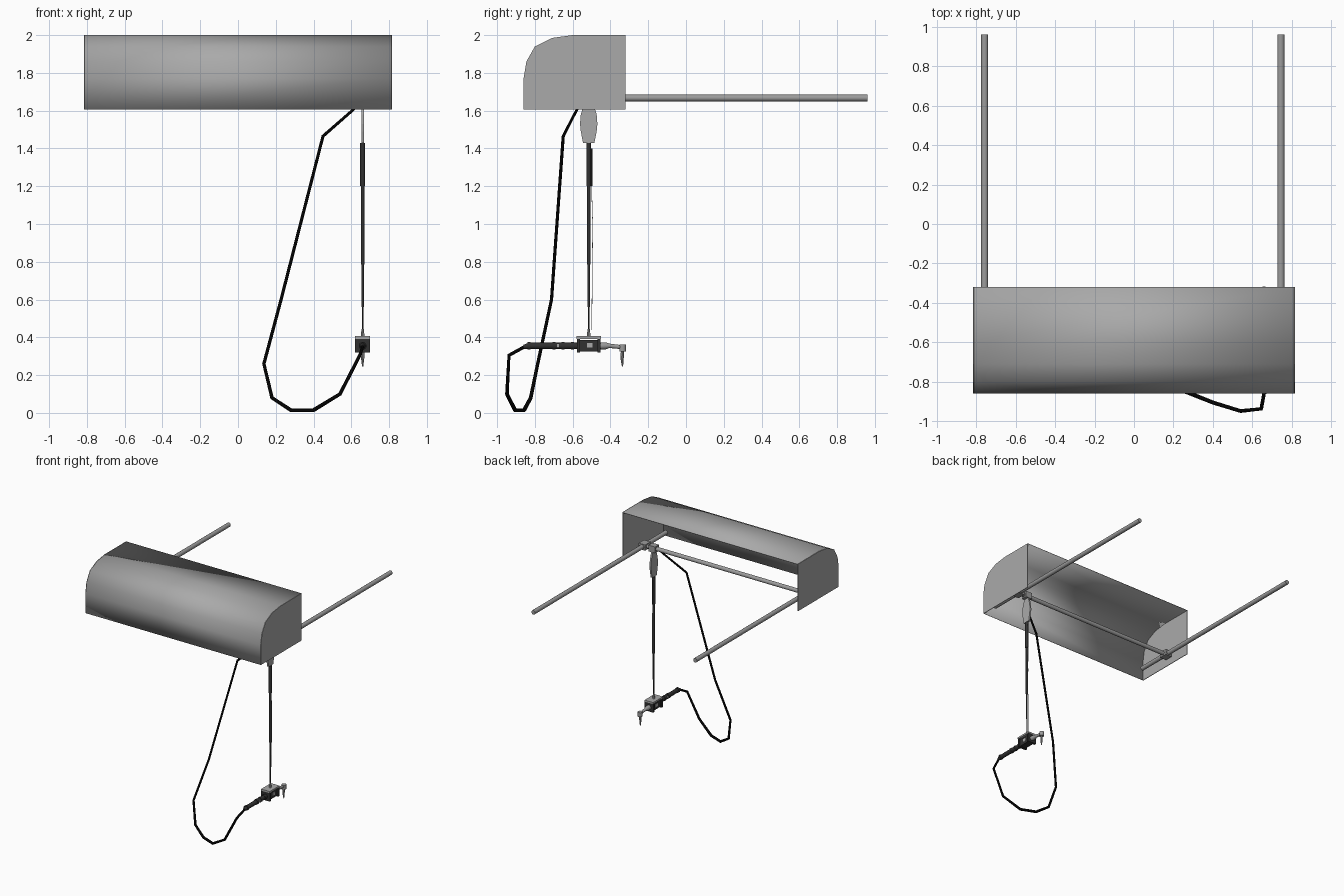
import bpy, bmesh, math
from mathutils import Vector

if "Cube" in bpy.data.objects:
    bpy.data.objects.remove(bpy.data.objects["Cube"])


def mat(name, v):
    m = bpy.data.materials.new(name)
    m.diffuse_color = (v, v, v, 1)
    m.use_nodes = True
    m.node_tree.nodes["Principled BSDF"].inputs["Base Color"].default_value = m.diffuse_color
    return m


SHEET = mat("sheet grey", 0.40)
STEEL = mat("steel grey", 0.33)
DARK = mat("dark grey", 0.03)
BLACK = mat("hose black", 0.003)
PALE = mat("pale grey", 0.55)


def finish(name, bm, material, smooth=True):
    bmesh.ops.recalc_face_normals(bm, faces=bm.faces)
    me = bpy.data.meshes.new(name)
    bm.to_mesh(me)
    bm.free()
    me.materials.append(material)
    ob = bpy.data.objects.new(name, me)
    bpy.context.collection.objects.link(ob)
    if smooth:
        bpy.ops.object.select_all(action='DESELECT')
        bpy.context.view_layer.objects.active = ob
        ob.select_set(True)
        bpy.ops.object.shade_smooth_by_angle(angle=math.radians(40))
    return ob


def box(name, lo, hi, material):
    bm = bmesh.new()
    bmesh.ops.create_cube(bm, size=1)
    for v in bm.verts:
        v.co = Vector([(a + b) / 2 + c * (b - a) for a, b, c in zip(lo, hi, v.co)])
    return finish(name, bm, material, False)


def tube(name, pts, radii, material, sides=10):
    """Sweep a round section along a path; radii is one number or one per point."""
    pts = [Vector(p) for p in pts]
    if not isinstance(radii, (list, tuple)):
        radii = [radii] * len(pts)
    bm = bmesh.new()
    rings = []
    normal = None
    for i, p in enumerate(pts):
        t = Vector()
        if i > 0:
            t += (p - pts[i - 1]).normalized()
        if i < len(pts) - 1:
            t += (pts[i + 1] - p).normalized()
        t.normalize()
        if normal is None:
            normal = t.orthogonal()
        normal = (normal - t * normal.dot(t)).normalized()
        side = t.cross(normal)
        rings.append([bm.verts.new(p + radii[i] * (
            math.cos(a) * normal + math.sin(a) * side))
            for a in (2 * math.pi * k / sides for k in range(sides))])
    for r, s in zip(rings, rings[1:]):
        for k in range(sides):
            n = (k + 1) % sides
            bm.faces.new((r[k], r[n], s[n], s[k]))
    bm.faces.new(rings[0])
    bm.faces.new(rings[-1])
    return finish(name, bm, material)


def plate(name, outline, x0, x1, material):
    """Extrude a (y, z) outline along x."""
    bm = bmesh.new()
    f = bm.faces.new([bm.verts.new((x0, y, z)) for y, z in outline])
    ext = bmesh.ops.extrude_face_region(bm, geom=[f])["geom"]
    for v in ext:
        if isinstance(v, bmesh.types.BMVert):
            v.co.x = x1
    return finish(name, bm, material, False)


# Hood: curved sheet, open at the back and bottom, closed by end panels
profile = [(-0.86, 1.605), (-0.86, 1.77), (-0.845, 1.86), (-0.80, 1.94),
           (-0.71, 1.985), (-0.60, 2.0), (-0.32, 2.0)]
bm = bmesh.new()
cols = [[bm.verts.new((x, y, z)) for y, z in profile] for x in (-0.812, 0.812)]
for i in range(len(profile) - 1):
    bm.faces.new((cols[0][i], cols[1][i], cols[1][i + 1], cols[0][i + 1]))
hood = finish("hood_sheet", bm, SHEET)
# orient outward so the thickness grows inward
if hood.data.polygons[0].normal.y > 0:
    hood.data.flip_normals()
sol = hood.modifiers.new("thickness", 'SOLIDIFY')
sol.thickness = 0.004
sol.offset = -1
for s, n in ((-1, "left"), (1, "right")):
    plate(n + "_end_panel", profile + [(-0.32, 1.605)], s * 0.815, s * 0.810, SHEET)

# Rails, crossbar and the blocks that join them
RZ, HX, HY = 1.667, 0.66, -0.515
for x, n in ((-0.757, "left"), (0.745, "right")):
    tube(n + "_rail", [(x, -0.80, RZ), (x, 0.96, RZ)], 0.018, STEEL, 12)
    box(n + "_rail_block", (x - 0.03, HY - 0.035, RZ - 0.024),
        (x + 0.03, HY + 0.035, RZ + 0.024), STEEL)
tube("crossbar", [(-0.757, HY, RZ), (0.745, HY, RZ)], 0.017, STEEL, 12)
box("trolley", (HX - 0.03, HY - 0.026, RZ - 0.026),
    (HX + 0.03, HY + 0.026, RZ + 0.026), STEEL)

# Flat lens-shaped balancer under the trolley
half = [(0.03, 1.43), (0.042, 1.49), (0.046, 1.53), (0.042, 1.58), (0.022, 1.645)]
plate("balancer", [(HY + w, z) for w, z in half] + [(HY - w, z) for w, z in half[::-1]],
      HX - 0.007, HX + 0.007, SHEET)

# Telescopic hanging arm
for i, (z0, z1, r) in enumerate([(1.20, 1.43, 0.013), (0.785, 1.20, 0.010),
                                 (0.56, 0.785, 0.007), (0.43, 0.56, 0.004)]):
    tube("arm_stage_%d" % (i + 1), [(HX, HY, z1), (HX, HY, z0)], r, DARK)
tube("arm_side_clip", [(HX, HY + 0.012, 1.40), (HX, HY + 0.012, 1.20)], 0.007, DARK, 8)
tube("lift_cable", [(HX, -0.507, 1.43), (HX, -0.494, 1.0), (HX, -0.499, 0.44)],
     0.0015, PALE, 6)
tube("hook", [(HX, HY, 0.405), (HX, HY, 0.445)], [0.010, 0.006], SHEET, 8)

# Tool holder
box("holder_top_plate", (0.62, -0.58, 0.392), (0.70, -0.45, 0.406), SHEET)
box("holder_body", (0.632, -0.565, 0.325), (0.688, -0.46, 0.385), DARK)
for y, n in ((-0.57, "rear"), (-0.46, "front")):
    box(n + "_holder_jaw", (0.62, y - 0.008, 0.32), (0.70, y + 0.008, 0.394), DARK)
for s in (-1, 1):
    box("holder_badge", (HX + s * 0.0285 - 0.002, -0.525, 0.345),
        (HX + s * 0.0285 + 0.002, -0.495, 0.37), SHEET)

# Power tool: handle, collars, barrel and angled head
TZ = 0.355
tube("handle", [(HX, -0.56, TZ), (HX, -0.83, TZ), (HX, -0.86, TZ - 0.005)],
     [0.018, 0.017, 0.011], DARK, 12)
for y in (-0.60, -0.65, -0.70, -0.83):
    tube("handle_collar", [(HX, y - 0.008, TZ), (HX, y + 0.008, TZ)], 0.021, DARK, 12)
box("handle_switch", (HX - 0.019, -0.682, 0.347), (HX + 0.019, -0.672, 0.367), SHEET)
tube("barrel", [(HX, -0.46, TZ), (HX, -0.425, TZ), (HX, -0.405, TZ), (HX, -0.35, 0.349)],
     [0.019, 0.019, 0.012, 0.011], STEEL, 12)
tube("angle_head", [(HX, -0.335, 0.362), (HX, -0.335, 0.325)], 0.019, STEEL, 12)
tube("bit", [(HX, -0.336, 0.325), (HX, -0.338, 0.295), (HX, -0.338, 0.275),
             (HX, -0.336, 0.245)], [0.009, 0.009, 0.007, 0.003], STEEL, 8)

# Drooping hose from the handle up to the trolley
tube("hose", [(0.66, -0.855, 0.35), (0.645, -0.937, 0.305), (0.54, -0.948, 0.10),
              (0.40, -0.905, 0.0145), (0.28, -0.857, 0.0145), (0.18, -0.822, 0.08),
              (0.137, -0.785, 0.26), (0.228, -0.712, 0.60), (0.45, -0.65, 1.465),
              (0.61, -0.578, 1.605), (0.665, -0.525, 1.68)],
     [0.009, 0.0095, 0.010, 0.011, 0.011, 0.010, 0.009, 0.0085, 0.0085, 0.0075, 0.007],
     BLACK, 8)
